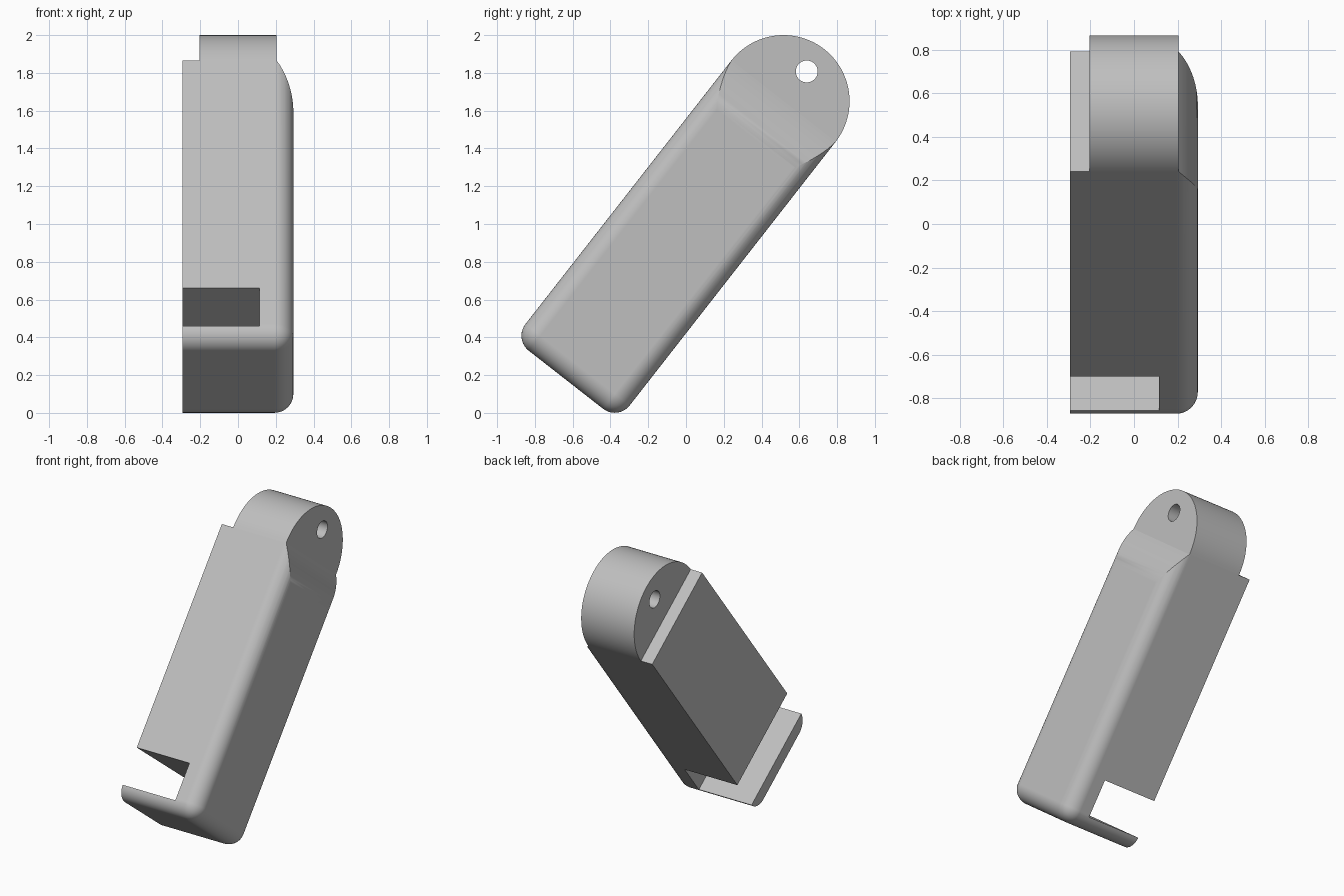
import bpy, bmesh, math

old = bpy.data.objects.get("Cube")
if old:
    bpy.data.objects.remove(old, do_unlink=True)

HALF_X, HALF_Y, LENGTH, ROUND = 0.293, 0.35, 1.871, 0.1
NECK_X = 0.205
TILT = math.radians(-38)

grey = bpy.data.materials.new("plain_grey")
grey.use_nodes = True
colour = (0.52, 0.52, 0.52, 1)
grey.diffuse_color = colour
grey.node_tree.nodes["Principled BSDF"].inputs["Base Color"].default_value = colour


def add_object(name, bm):
    """Turn a bmesh, built along the upright arm axis, into a tilted object."""
    bmesh.ops.recalc_face_normals(bm, faces=bm.faces[:])
    mesh = bpy.data.meshes.new(name)
    bm.to_mesh(mesh)
    bm.free()
    mesh.materials.append(grey)
    obj = bpy.data.objects.new(name, mesh)
    bpy.context.collection.objects.link(obj)
    obj.location = (0, 0.516, 1.65)
    obj.rotation_euler.x = TILT
    return obj


def prism(name, points, shift):
    """Extrude a closed outline along the given vector."""
    bm = bmesh.new()
    face = bm.faces.new([bm.verts.new(p) for p in points])
    new = bmesh.ops.extrude_face_region(bm, geom=[face])["geom"]
    bmesh.ops.translate(bm, vec=shift,
                        verts=[g for g in new if isinstance(g, bmesh.types.BMVert)])
    return add_object(name, bm)


def block(x0, x1, y0, y1, z0, z1):
    bm = bmesh.new()
    bmesh.ops.create_cube(bm, size=1)
    for v in bm.verts:
        v.co = (x1 if v.co.x > 0 else x0, y1 if v.co.y > 0 else y0, z1 if v.co.z > 0 else z0)
    return bm


def activate(obj):
    bpy.ops.object.select_all(action="DESELECT")
    obj.select_set(True)
    bpy.context.view_layer.objects.active = obj


def cut(obj, cutter):
    cutter.hide_render = True
    mod = obj.modifiers.new("cut", "BOOLEAN")
    mod.operation = "DIFFERENCE"
    mod.solver = "EXACT"
    mod.object = cutter
    activate(obj)
    bpy.ops.object.modifier_apply(modifier=mod.name)
    bpy.data.objects.remove(cutter, do_unlink=True)


def smooth(obj):
    activate(obj)
    bpy.ops.object.shade_smooth_by_angle(angle=math.radians(25))
    mod = obj.modifiers.new("even_shading", "WEIGHTED_NORMAL")
    mod.keep_sharp = True


# Body: rounded on the outer side and lower end, square on the inner side
bm = block(-HALF_X, HALF_X, -HALF_Y, HALF_Y, -LENGTH, 0)
rounded = []
for e in bm.edges:
    mid = (e.verts[0].co + e.verts[1].co) / 2
    outer = mid.x > 0.2 and mid.z < -0.1
    lower = mid.z < -LENGTH + 0.1 and abs(mid.y) > 0.1 and abs(mid.x) < 0.1
    if outer or lower:
        rounded.append(e)
bmesh.ops.bevel(bm, geom=rounded, offset=ROUND, offset_type="OFFSET",
                segments=10, profile=0.5, affect="EDGES", clamp_overlap=False)
body = add_object("body", bm)

# Slot across the body just above the lower lip
cut(body, add_object("slot_cutter", block(-0.5, 0.115, -0.6, 0.6, -1.783, -1.529)))

# Curved shoulder that narrows the body to the neck
STEPS, DROP = 14, 0.28
curve = []
for i in range(STEPS + 1):
    t = i / STEPS
    x = HALF_X + 0.001 - (HALF_X + 0.001 - NECK_X) * t ** 2
    curve.append((x, -0.6, DROP * (t - 1)))
outline = curve + [(NECK_X, -0.6, 0.2), (0.6, -0.6, 0.2), (0.6, -0.6, -DROP)]
cut(body, prism("shoulder_cutter", outline, (0, 1.2, 0)))
smooth(body)

# Half-round neck with a cross hole
arc = [math.pi * i / 48 for i in range(49)]
neck = prism("neck", [(-NECK_X, HALF_Y * math.cos(a), HALF_Y * math.sin(a)) for a in arc],
             (2 * NECK_X, 0, 0))
ring = [math.tau * i / 32 for i in range(32)]
cut(neck, prism("hole_cutter",
                [(-0.5, 0.058 * math.cos(a), 0.2 + 0.058 * math.sin(a)) for a in ring],
                (1, 0, 0)))
smooth(neck)
